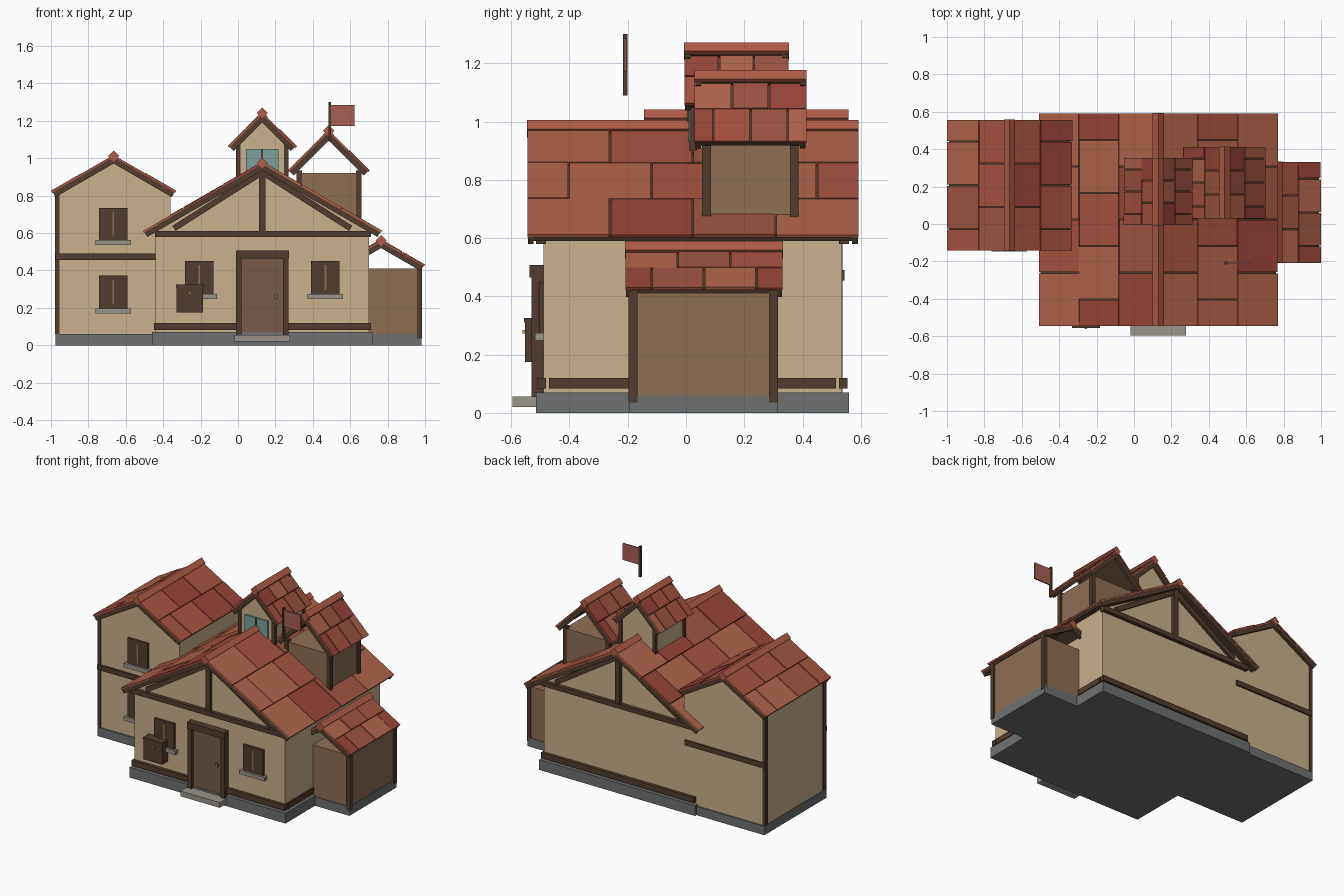
import bpy, bmesh, math, random
from mathutils import Vector, Matrix

if "Cube" in bpy.data.objects:
    bpy.data.objects.remove(bpy.data.objects["Cube"])

random.seed(4)


def mat(name, r, g, b):
    m = bpy.data.materials.new(name)
    m.diffuse_color = [(c / 255) ** 2.2 for c in (r, g, b)] + [1]
    m.use_nodes = True
    m.node_tree.nodes["Principled BSDF"].inputs["Base Color"].default_value = m.diffuse_color
    return m


PLASTER = mat("plaster", 200, 175, 140)
TIMBER = mat("dark_timber", 82, 63, 50)
PLANK = mat("plank", 140, 110, 86)
DOOR = mat("door_wood", 118, 91, 74)
STONE = mat("stone", 110, 113, 112)
SILL = mat("sill_stone", 152, 148, 136)
GLASS = mat("glass", 122, 160, 155)
GOLD = mat("brass", 190, 155, 80)
FLAG = mat("flag_cloth", 165, 95, 86)
RIDGE = mat("ridge_tile", 176, 92, 74)
TILES = [mat("tile_%d" % i, *c) for i, c in enumerate(
    [(150, 70, 60), (164, 82, 66), (174, 98, 76), (156, 84, 68)])]


def new_object(name, bm, materials):
    bmesh.ops.recalc_face_normals(bm, faces=bm.faces)
    me = bpy.data.meshes.new(name)
    bm.to_mesh(me)
    bm.free()
    for m in materials:
        me.materials.append(m)
    ob = bpy.data.objects.new(name, me)
    bpy.context.collection.objects.link(ob)
    return ob


def add_box(bm, x, y, z, frame=Matrix(), index=0):
    """Box from three (min, max) ranges, placed by a frame matrix."""
    size = Matrix.Diagonal((x[1] - x[0], y[1] - y[0], z[1] - z[0], 1))
    mid = Matrix.Translation((sum(x) / 2, sum(y) / 2, sum(z) / 2))
    vs = bmesh.ops.create_cube(bm, size=1, matrix=frame @ mid @ size)["verts"]
    for f in {f for v in vs for f in v.link_faces}:
        f.material_index = index


def box(name, x, y, z, m, frame=Matrix()):
    bm = bmesh.new()
    add_box(bm, x, y, z, frame)
    return new_object(name, bm, [m])


def prism(name, profile, y0, y1, m):
    """Extrude an (x, z) profile along y."""
    bm = bmesh.new()
    face = bm.faces.new([bm.verts.new((x, y0, z)) for x, z in profile])
    ext = bmesh.ops.extrude_face_region(bm, geom=[face])["geom"]
    bmesh.ops.translate(bm, vec=(0, y1 - y0, 0),
                        verts=[v for v in ext if isinstance(v, bmesh.types.BMVert)])
    return new_object(name, bm, [m])


def slope_frame(cx, zr, side, angle):
    """Frame with x down the slope, y along the ridge, z outwards."""
    c, s = math.cos(angle), math.sin(angle)
    return Matrix(((side * c, 0, side * s, cx), (0, 1, 0, 0),
                   (-s, 0, c, zr), (0, 0, 0, 1)))


def roof(name, cx, zr, half, deg, y0, y1, rows, cols, cap=0.03):
    a = math.radians(deg)
    length = half / math.cos(a)
    board, tiles, barge = bmesh.new(), bmesh.new(), bmesh.new()
    w = (y1 - y0) / cols
    for side in (-1, 1):
        f = slope_frame(cx, zr, side, a)
        add_box(board, (0, length - .006), (y0 + .008, y1 - .008), (-.03, -.012), f)
        for y in (y0 + .002, y1 - .022):
            add_box(barge, (0, length - .004), (y, y + .02), (-.042, -.007), f)
        for r in range(rows):
            # alternate rows are shifted by half a tile
            cuts = [y0 + w * (i + .5 * (r % 2)) for i in range(cols + 1 - r % 2)]
            if r % 2:
                cuts = [y0] + cuts + [y1]
            u = (length * r / rows, length * (r + 1) / rows)
            for p, q in zip(cuts, cuts[1:]):
                g0 = 0 if p == y0 else .003
                g1 = 0 if q >= y1 - 1e-4 else .003
                add_box(tiles, (u[0], u[1] - (.004 if r < rows - 1 else 0)),
                        (p + g0, q - g1), (-.013, -random.uniform(0, .004)),
                        f, random.randrange(4))
    new_object(name + "_boards", board, [TIMBER])
    new_object(name + "_bargeboards", barge, [TIMBER])
    new_object(name + "_tiles", tiles, TILES)
    prism(name + "_ridge_cap", [(cx - cap, zr - .008), (cx, zr - .008 - cap),
          (cx + cap, zr - .008), (cx, zr - .008 + cap)], y0 - .001, y1 + .001, RIDGE)


def house(name, x0, x1, y0, y1, z0, eave, apex, m):
    mid = (x0 + x1) / 2
    prism(name, [(x0, z0), (x1, z0), (x1, eave), (mid, apex), (x0, eave)], y0, y1, m)


def window(name, cx, z0, z1, wall):
    box(name + "_frame", (cx - .077, cx + .077), (wall - .014, wall + .01), (z0, z1), TIMBER)
    box(name + "_slit", (cx - .005, cx + .005), (wall - .017, wall), (z0 + .02, z1 - .02), PLANK)
    box(name + "_sill", (cx - .095, cx + .095), (wall - .028, wall + .01), (z0 - .027, z0), SILL)


# foundations
box("hall_foundation", (-.46, .72), (-.515, .56), (0, .07), STONE)
box("tower_foundation", (-.975, -.4), (-.13, .545), (0, .06), STONE)
box("shed_foundation", (.6, .98), (-.195, .315), (0, .06), STONE)

# main hall with gable roof
house("hall_walls", -.44, .70, -.49, .535, .065, .606, .935, PLASTER)
roof("hall_roof", .13, .983, .64, 30, -.545, .592, 3, 4)
for tag, wall, s in (("front", -.49, -1), ("back", .535, 1)):
    def out(d):
        return tuple(sorted((wall - s * .01, wall + s * d)))
    box(tag + "_base_beam", (-.45, .71), out(.02), (.083, .12), TIMBER)
    box(tag + "_tie_beam", (-.445, .71), out(.025), (.58, .612), TIMBER)
    box(tag + "_king_post", (.112, .148), out(.022), (.61, .945), TIMBER)
    for side in (-1, 1):
        f = slope_frame(.13, .945, side, math.radians(32.5))
        box(tag + "_gable_strut", (.02, .57), out(.018), (-.032, 0), TIMBER, f)
for x in (-.45, .69):
    box("side_base_beam", (x, x + .02), (-.47, .515), (.083, .12), TIMBER)

# tower
house("tower_walls", -.97, -.36, -.12, .535, .055, .80, .975, PLASTER)
roof("tower_roof", -.665, 1.02, .335, 30, -.143, .557, 2, 3)
for y in (-.132, .525):
    box("tower_belt_beam", (-.975, -.37), (y, y + .02), (.455, .49), TIMBER)
for y in (-.123, .508):
    box("tower_corner_post", (-.978, -.955), (y, y + .03), (.06, .81), TIMBER)
window("tower_upper_window", -.667, .562, .735, -.12)
window("tower_lower_window", -.667, .197, .372, -.12)

# side shed, open under its roof
box("shed_walls", (.6, .975), (-.19, .31), (.06, .41), PLANK)
roof("shed_roof", .765, .568, .235, 30, -.208, .332, 2, 3)
for y in (-.197, .285):
    box("shed_corner_post", (.957, .985), (y, y + .03), (.035, .43), TIMBER)

# plastered dormer on the ridge
house("centre_dormer_walls", 0, .26, .02, .335, .75, 1.065, 1.19, PLASTER)
roof("centre_dormer_roof", .13, 1.25, .185, 45, -.006, .352, 2, 3)
for x in (-.01, .247):
    for y in (.012, .32):
        box("centre_dormer_post", (x, x + .024), (y, y + .024), (.75, 1.08), TIMBER)
box("dormer_window_glass", (.042, .216), (.008, .03), (.92, 1.05), GLASS)
box("dormer_window_mullion", (.124, .134), (.005, .02), (.92, 1.05), TIMBER)

# plank dormer on the right slope, open under its roof
box("right_dormer_walls", (.325, .648), (.06, .385), (.64, .922), PLANK)
roof("right_dormer_roof", .485, 1.155, .22, 45, .03, .413, 2, 3)
for x in (.312, .63):
    for y in (.055, .357):
        box("right_dormer_post", (x, x + .03), (y, y + .03), (.65, .935), TIMBER)

# front door
for x in (-.01, .24):
    box("door_jamb", (x, x + .03), (-.53, -.48), (.055, .48), TIMBER)
box("door_lintel", (-.012, .272), (-.537, -.48), (.465, .508), TIMBER)
box("door_leaf", (.02, .24), (-.512, -.48), (.055, .465), DOOR)
box("door_handle", (.195, .21), (-.522, -.51), (.25, .275), STONE)
box("door_step", (-.02, .278), (-.595, -.5), (.02, .056), SILL)

# hall windows and wall box
for cx in (-.207, .467):
    window("hall_window", cx, .275, .45, -.49)
box("wall_box", (-.328, -.186), (-.553, -.485), (.175, .31), TIMBER)
box("wall_box_lid", (-.332, -.182), (-.556, -.485), (.31, .325), TIMBER)
box("wall_box_clasp", (-.265, -.25), (-.562, -.55), (.272, .284), GOLD)

# flag
box("flag_pole", (.485, .498), (-.217, -.2), (1.09, 1.3), TIMBER)
box("flag_cloth", (.498, .622), (-.213, -.204), (1.172, 1.285), FLAG)
